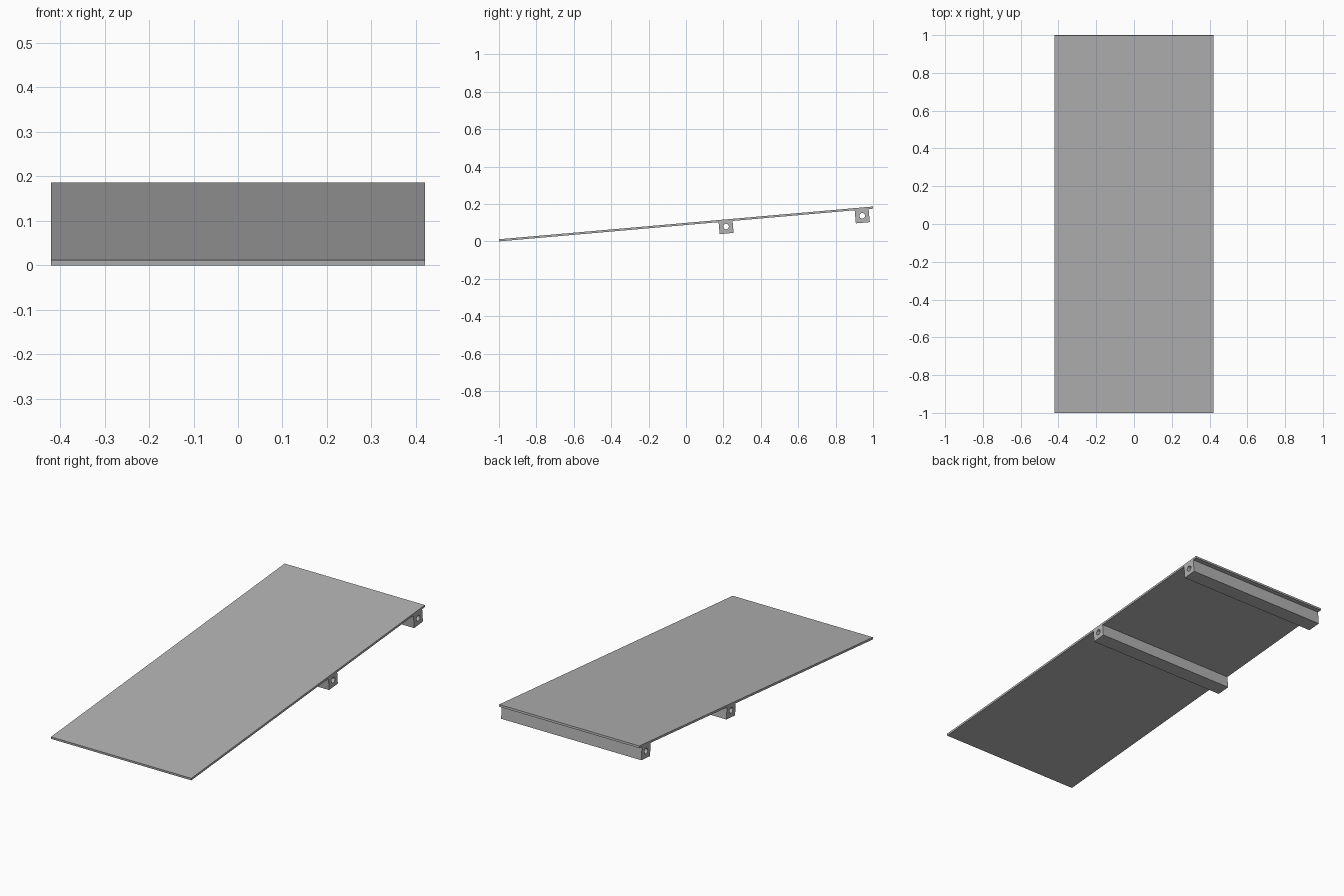
import bpy
import bmesh
from math import atan2, cos, sin, pi
from mathutils import Matrix

cube = bpy.data.objects.get("Cube")
if cube:
    bpy.data.objects.remove(cube, do_unlink=True)

WIDTH = 0.84        # across x
THICK = 0.0115      # deck thickness
BAR = 0.075         # side of the square bars
HOLE = 0.015        # bore radius
RISE = 0.175        # height gained from front to back
TILT = atan2(RISE, 2.0)

grey = bpy.data.materials.new("plain_grey")
grey.use_nodes = True
colour = (0.45, 0.45, 0.45, 1)
grey.diffuse_color = colour
grey.node_tree.nodes["Principled BSDF"].inputs["Base Color"].default_value = colour


def add_object(name, bm, y, z):
    """Turn a bmesh into an object lying along the slope."""
    bmesh.ops.recalc_face_normals(bm, faces=bm.faces)
    mesh = bpy.data.meshes.new(name)
    bm.to_mesh(mesh)
    bm.free()
    mesh.materials.append(grey)
    obj = bpy.data.objects.new(name, mesh)
    bpy.context.collection.objects.link(obj)
    obj.location = (0, y, z)
    obj.rotation_euler.x = TILT
    return obj


# Sloping deck
bm = bmesh.new()
length = (2 - THICK * sin(TILT)) / cos(TILT)
bmesh.ops.create_cube(bm, size=1, matrix=Matrix.Diagonal((WIDTH, length, THICK, 1)))
add_object("ramp_deck", bm, 0, (RISE + THICK) / 2)


def bored_bar(name, y, z, sides=24):
    """Square bar with a round bore running its whole length."""
    bm = bmesh.new()
    rings = []
    # Outer left, outer right, bore right, bore left
    for x, outer in ((-1, True), (1, True), (1, False), (-1, False)):
        ring = []
        for i in range(sides):
            a = 2 * pi * i / sides
            c, s = cos(a), sin(a)
            r = BAR / 2 / max(abs(c), abs(s)) if outer else HOLE
            ring.append(bm.verts.new((x * WIDTH / 2, r * c, r * s)))
        rings.append(ring)
    for k, ring in enumerate(rings):
        after = rings[(k + 1) % len(rings)]
        for i in range(sides):
            j = (i + 1) % sides
            bm.faces.new((ring[i], ring[j], after[j], after[i]))
    obj = add_object(name, bm, y, z)
    # Merge the flat strips into single faces, keeping the bore round
    return obj


# Bars under the deck: one past the middle, one near the raised end
bored_bar("middle_support_bar", 0.214, 0.0795)
bored_bar("rear_support_bar", 0.942, 0.137)

# Smooth the bores, keep the square edges crisp
for obj in bpy.context.scene.objects:
    obj.select_set(obj.name.endswith("support_bar"))
    if obj.select_get():
        bpy.context.view_layer.objects.active = obj
bpy.ops.object.shade_smooth_by_angle()
